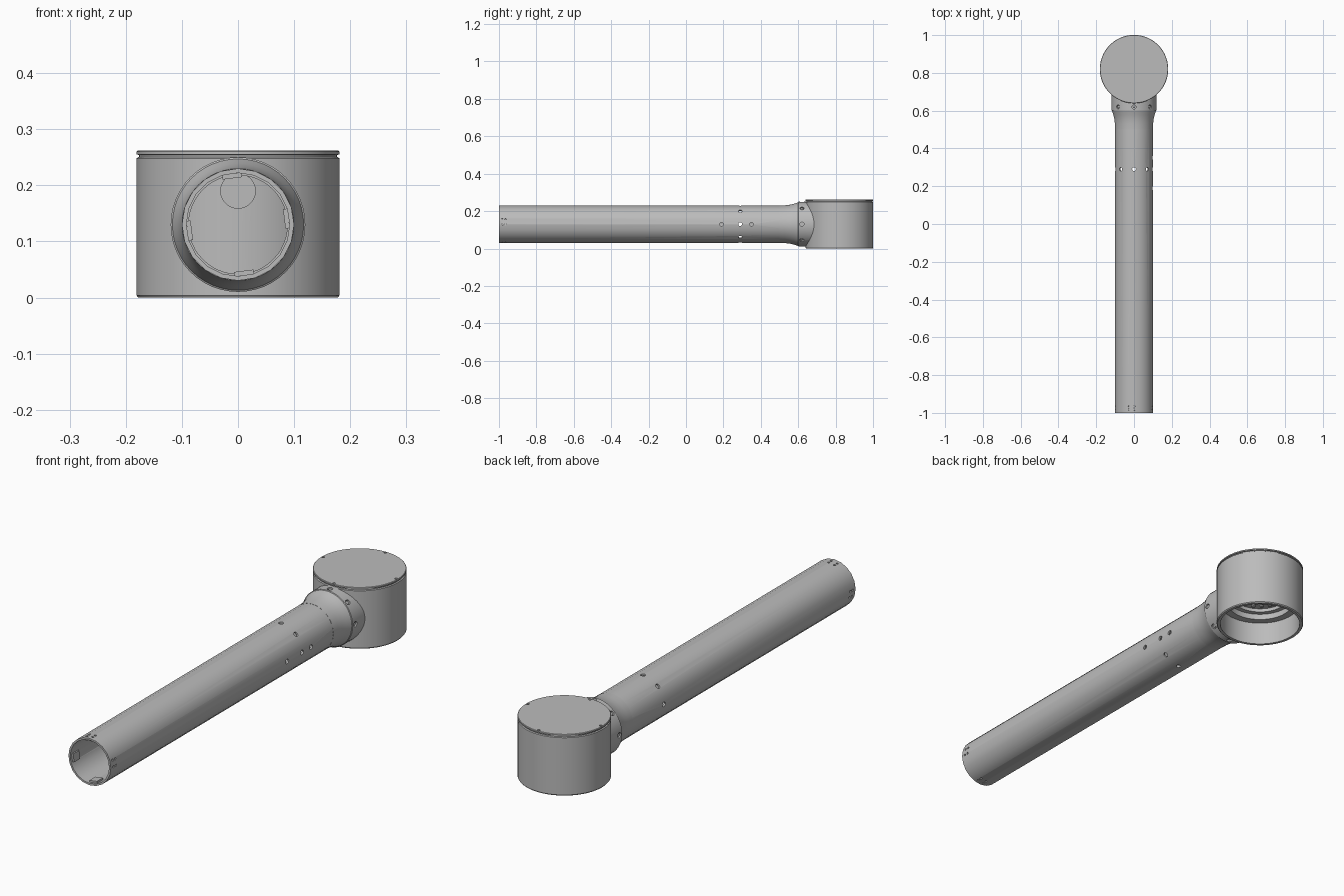
import bpy, bmesh
from math import cos, sin, pi, radians
from mathutils import Vector, Matrix

if "Cube" in bpy.data.objects:
    bpy.data.objects.remove(bpy.data.objects["Cube"], do_unlink=True)

grey = bpy.data.materials.new("plain grey")
grey.use_nodes = True
grey.diffuse_color = (0.5, 0.5, 0.5, 1)
grey.node_tree.nodes["Principled BSDF"].inputs["Base Color"].default_value = (0.5, 0.5, 0.5, 1)

AXIS_Z = 0.13      # height of the tube axis
HEAD_Y = 0.82      # centre of the head


def finish(name, bm):
    bmesh.ops.recalc_face_normals(bm, faces=bm.faces[:])
    mesh = bpy.data.meshes.new(name)
    bm.to_mesh(mesh)
    bm.free()
    mesh.materials.append(grey)
    obj = bpy.data.objects.new(name, mesh)
    bpy.context.collection.objects.link(obj)
    return obj


def lathe(name, profile, sides, matrix, ring=False):
    """Spin (radius, height) points about local z; ring closes the profile."""
    bm = bmesh.new()
    loops = []
    for r, h in profile:
        if r == 0:
            loops.append([bm.verts.new((0, 0, h))] * sides)
        else:
            loops.append([bm.verts.new((r * cos(2 * pi * i / sides), r * sin(2 * pi * i / sides), h))
                          for i in range(sides)])
    pairs = list(zip(loops, loops[1:]))
    if ring:
        pairs.append((loops[-1], loops[0]))
    for a, b in pairs:
        for i in range(sides):
            j = (i + 1) % sides
            bm.faces.new(list(dict.fromkeys((a[i], a[j], b[j], b[i]))))
    bm.transform(matrix)
    return finish(name, bm)


def add_rod(bm, centre, direction, radius, depth, sides=12):
    turn = Vector(direction).to_track_quat('Z', 'Y').to_matrix().to_4x4()
    bmesh.ops.create_cone(bm, cap_ends=True, segments=sides, radius1=radius, radius2=radius,
                          depth=depth, matrix=Matrix.Translation(centre) @ turn)


def around(degrees, radius, y):
    """Point and outward direction on the tube surface."""
    d = Vector((cos(radians(degrees)), 0, sin(radians(degrees))))
    return Vector((0, y, AXIS_Z)) + d * radius, d


def cut(obj, bm):
    cutter = finish("cutter", bm)
    cutter.hide_render = True
    mod = obj.modifiers.new("cut", 'BOOLEAN')
    mod.operation = 'DIFFERENCE'
    mod.solver = 'EXACT'
    mod.object = cutter
    bpy.context.view_layer.objects.active = obj
    bpy.ops.object.modifier_apply(modifier=mod.name)
    bpy.data.objects.remove(cutter, do_unlink=True)


def smooth(obj, angle=35):
    bpy.ops.object.select_all(action='DESELECT')
    obj.select_set(True)
    bpy.context.view_layer.objects.active = obj
    bpy.ops.object.shade_smooth_by_angle(angle=radians(angle))


along_y = Matrix.Translation((0, 0, AXIS_Z)) @ Matrix.Rotation(-pi / 2, 4, 'X')
upright = Matrix.Translation((0, HEAD_Y, 0))

# Long open tube with screw holes and small latch holes at the free end
tube = lathe("tube", [(0.1, -1), (0.1, 0.56), (0.092, 0.56), (0.092, -1)], 20, along_y, True)
holes = bmesh.new()
for k in range(8):
    p, d = around(45 * k, 0.098, 0.29)
    add_rod(holes, p, d, 0.01, 0.03)
for y in (0.19, 0.35):
    p, d = around(0, 0.098, y)
    add_rod(holes, p, d, 0.01, 0.03)
for k in range(4):
    for offset in (-1, 15):
        for y in (-0.965, -0.982):
            p, d = around(90 * k + offset, 0.098, y)
            add_rod(holes, p, d, 0.005, 0.014, 8)
cut(tube, holes)
smooth(tube)

# Latch pads inside the free end
for k in range(4):
    p, d = around(90 * k + 7, 0.087, -0.97)
    bm = bmesh.new()
    turn = Matrix.Rotation(-radians(90 * k + 7), 4, 'Y')
    bmesh.ops.create_cube(bm, size=1, matrix=Matrix.Translation(p) @ turn
                          @ Matrix.Diagonal((0.008, 0.04, 0.035, 1)))
    finish("latch_pad", bm)

# Flared collar, trimmed to the round head
collar = lathe("collar", [(0.1, 0.5), (0.101, 0.53), (0.104, 0.555), (0.109, 0.577), (0.117, 0.6),
                          (0.12, 0.602), (0.12, 0.74), (0.088, 0.74), (0.088, 0.5)],
               48, along_y, True)
holes = bmesh.new()
add_rod(holes, (0, HEAD_Y, AXIS_Z), (0, 0, 1), 0.177, 0.6, 64)
cut(collar, holes)
holes = bmesh.new()
for k in range(8):
    p, d = around(45 * k, 0.118, 0.62)
    add_rod(holes, p, d, 0.011, 0.02)
cut(collar, holes)
smooth(collar)

# Screws sunk in the collar holes
for k in range(8):
    p, d = around(45 * k, 0.109, 0.62)
    bm = bmesh.new()
    add_rod(bm, p, d, 0.007, 0.014)
    finish("collar_screw", bm)

# Round head, open underneath with a stepped recess
head = lathe("head", [(0, 0.25), (0.178, 0.25), (0.181, 0.248), (0.181, 0.004), (0.178, 0),
                      (0.166, 0), (0.166, 0.1), (0.135, 0.1), (0.135, 0.125), (0.115, 0.125),
                      (0.115, 0.14), (0, 0.14)], 96, upright)
holes = bmesh.new()
add_rod(holes, (0, 0.65, 0.19), (0, 1, 0), 0.031, 0.08, 24)
cut(head, holes)
smooth(head)

# Ring of small dots around the recess ceiling
for k in range(16):
    a = 2 * pi * k / 16
    bm = bmesh.new()
    add_rod(bm, (0.09 * cos(a), HEAD_Y + 0.09 * sin(a), 0.138), (0, 0, 1), 0.008, 0.008)
    finish("recess_stud", bm)

# Flat lid above a thin groove, with four edge screw holes
lid = lathe("lid", [(0, 0.249), (0.176, 0.249), (0.176, 0.254), (0.181, 0.255), (0.181, 0.26),
                    (0.179, 0.262), (0, 0.262)], 96, upright)
holes = bmesh.new()
for k in range(4):
    a = pi / 2 * k
    add_rod(holes, (0.172 * cos(a), HEAD_Y + 0.172 * sin(a), 0.262), (0, 0, 1), 0.006, 0.012)
cut(lid, holes)
smooth(lid)
